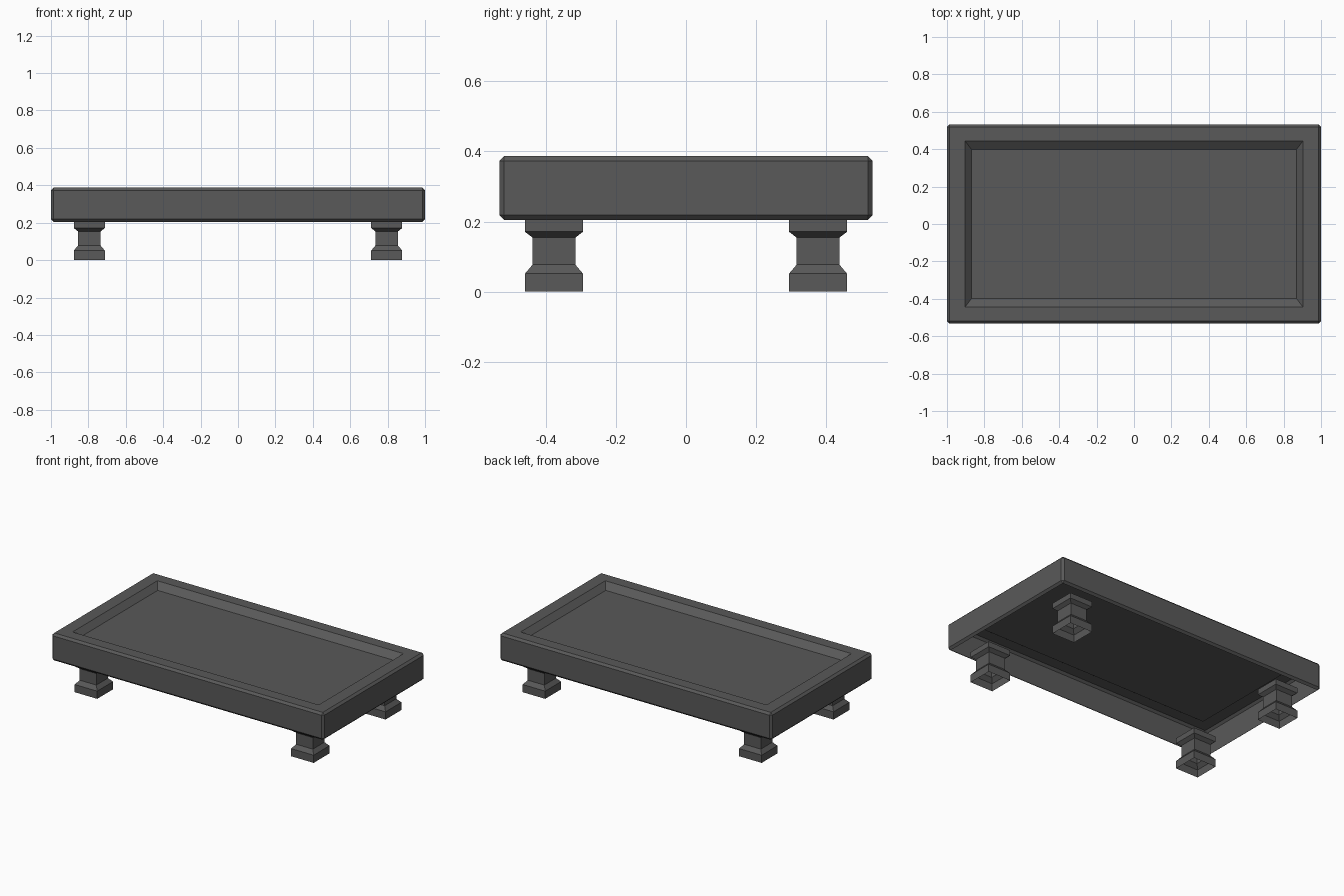
import bpy
import bmesh
from math import copysign

if "Cube" in bpy.data.objects:
    bpy.data.objects.remove(bpy.data.objects["Cube"])

dark = bpy.data.materials.new("dark_grey")
dark.diffuse_color = (0.1, 0.1, 0.1, 1)
dark.use_nodes = True
dark.node_tree.nodes["Principled BSDF"].inputs["Base Color"].default_value = dark.diffuse_color


def add_object(name, bm):
    mesh = bpy.data.meshes.new(name)
    bm.normal_update()
    bm.to_mesh(mesh)
    bm.free()
    mesh.materials.append(dark)
    obj = bpy.data.objects.new(name, mesh)
    bpy.context.collection.objects.link(obj)
    return obj


def inset_to(bm, face, x, y, z):
    """Inset a face and move the inner rectangle to the given half sizes and height."""
    bmesh.ops.inset_region(bm, faces=[face], thickness=0.02)
    for v in face.verts:
        v.co = (copysign(x, v.co.x), copysign(y, v.co.y), z)


# Tray top: chamfered box, open underneath, with a shallow sloped recess
bm = bmesh.new()
bmesh.ops.create_cube(bm, size=1)
for v in bm.verts:
    v.co = (v.co.x * 2, v.co.y * 1.066, 0.296 + v.co.z * 0.182)
bmesh.ops.bevel(bm, geom=bm.edges[:], offset=0.014, segments=1,
                affect='EDGES', profile=0.5)
bm.normal_update()
top = max(bm.faces, key=lambda f: f.calc_center_median().z)
bottom = min(bm.faces, key=lambda f: f.calc_center_median().z)
bmesh.ops.delete(bm, geom=[bottom], context='FACES_ONLY')
inset_to(bm, top, 0.904, 0.445, 0.387)
inset_to(bm, top, 0.868, 0.397, 0.351)
add_object("tray_top", bm)

# Legs: square stepped profile (half width, height), open at both ends
PROFILE = [(0.083, 0), (0.083, 0.051), (0.061, 0.077),
           (0.061, 0.154), (0.083, 0.171), (0.083, 0.207)]


def add_leg(name, cx, cy):
    bm = bmesh.new()
    rings = [[bm.verts.new((cx + sx * r, cy + sy * r, z))
              for sx, sy in ((-1, -1), (1, -1), (1, 1), (-1, 1))]
             for r, z in PROFILE]
    for low, high in zip(rings, rings[1:]):
        for i in range(4):
            j = (i + 1) % 4
            bm.faces.new((low[i], low[j], high[j], high[i]))
    add_object(name, bm)


for sx, side in ((-1, "left"), (1, "right")):
    for sy, end in ((-1, "front"), (1, "back")):
        add_leg(f"{end}_{side}_leg", sx * 0.795, sy * 0.377)
